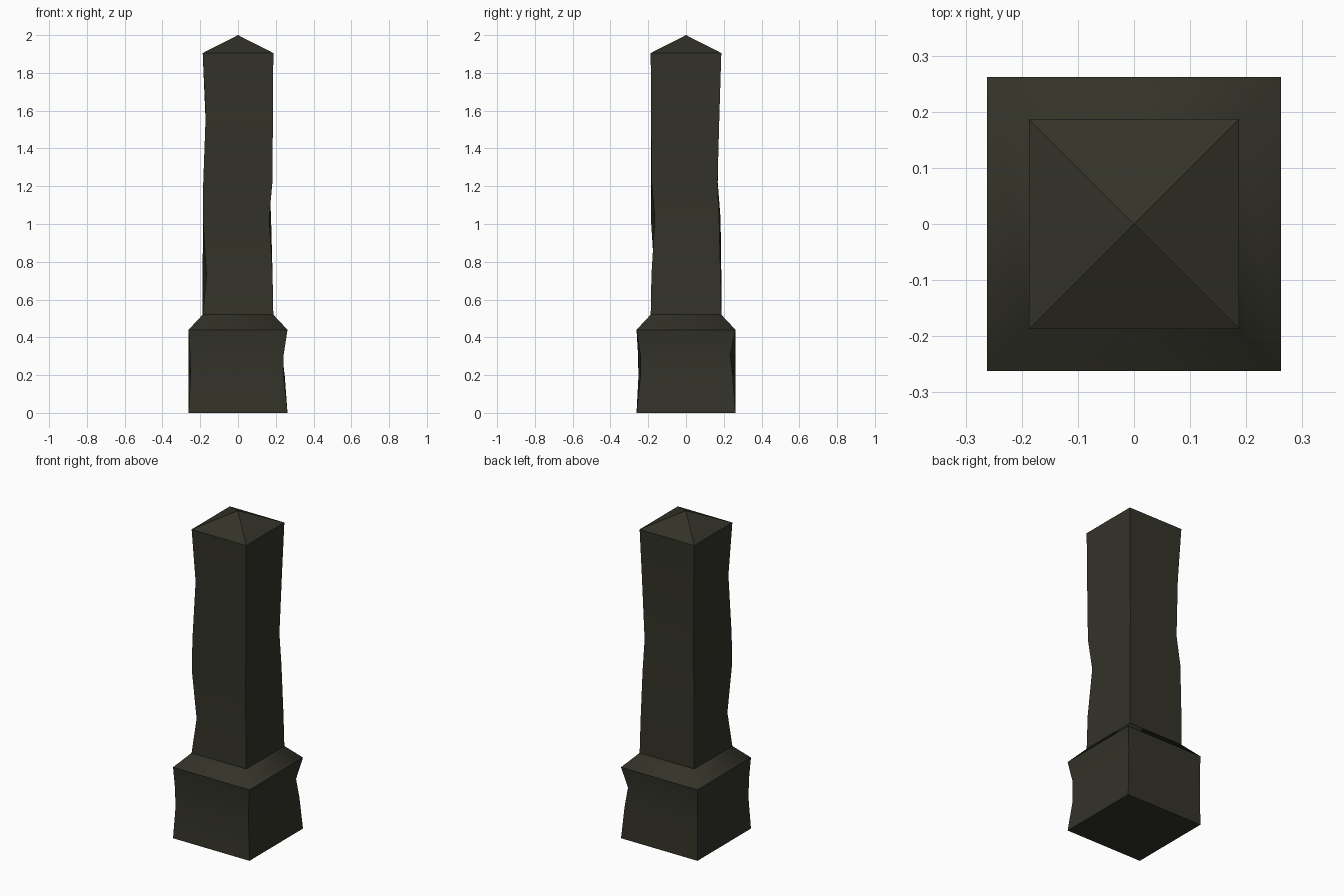
import bpy, bmesh, math

if "Cube" in bpy.data.objects:
    bpy.data.objects.remove(bpy.data.objects["Cube"])

stone = bpy.data.materials.new("dark stone")
stone.diffuse_color = (0.033, 0.033, 0.022, 1)
stone.use_nodes = True
stone.node_tree.nodes["Principled BSDF"].inputs["Base Color"].default_value = stone.diffuse_color

CORNERS = [(-1, -1), (1, -1), (1, 1), (-1, 1)]


def loft(name, rings, apex=None, bottom=False, soft_above=None):
    """Square loft; each ring is (z, half width, inward chip at the 4 corners)."""
    bm = bmesh.new()
    loops = []
    for z, half, chips in rings:
        loops.append([bm.verts.new((sx * (half - c), sy * (half - c), z))
                      for (sx, sy), c in zip(CORNERS, chips)])
    for low, high in zip(loops, loops[1:]):
        for i in range(4):
            j = (i + 1) % 4
            bm.faces.new((low[i], low[j], high[j], high[i]))
    if bottom:
        bm.faces.new(loops[0][::-1])
    if apex is not None:
        tip = bm.verts.new((0, 0, apex))
        for i in range(4):
            bm.faces.new((loops[-1][i], loops[-1][(i + 1) % 4], tip))
    bm.normal_update()
    # Sharp edges by angle, except the softened corners of the chamfer
    for f in bm.faces:
        f.smooth = True
    for e in bm.edges:
        za, zb = sorted(v.co.z for v in e.verts)
        soft = soft_above is not None and za >= soft_above - 1e-4 and zb > za + 0.01
        e.smooth = soft or e.calc_face_angle(0) < math.radians(28)
    me = bpy.data.meshes.new(name)
    bm.to_mesh(me)
    bm.free()
    me.materials.append(stone)
    ob = bpy.data.objects.new(name, me)
    bpy.context.collection.objects.link(ob)
    return ob


NONE = (0, 0, 0, 0)

# Plinth with worn corners and a sloping shoulder
loft("plinth", [
    (0.0, 0.262, NONE),
    (0.19, 0.262, (0.010, 0.020, 0.014, 0.001)),
    (0.31, 0.262, (0.008, 0.020, 0.028, 0.001)),
    (0.44, 0.262, NONE),
    (0.52, 0.187, NONE),
], bottom=True, soft_above=0.44)

# Post with chipped corners and a pyramid top
loft("post", [
    (0.52, 0.187, NONE),
    (0.73, 0.187, (0.020, 0.004, 0.004, 0.000)),
    (1.03, 0.187, (0.001, 0.022, 0.012, 0.004)),
    (1.22, 0.187, (0.003, 0.005, 0.020, 0.019)),
    (1.58, 0.187, (0.016, 0.002, 0.010, 0.014)),
    (1.905, 0.187, NONE),
], apex=2.0)
